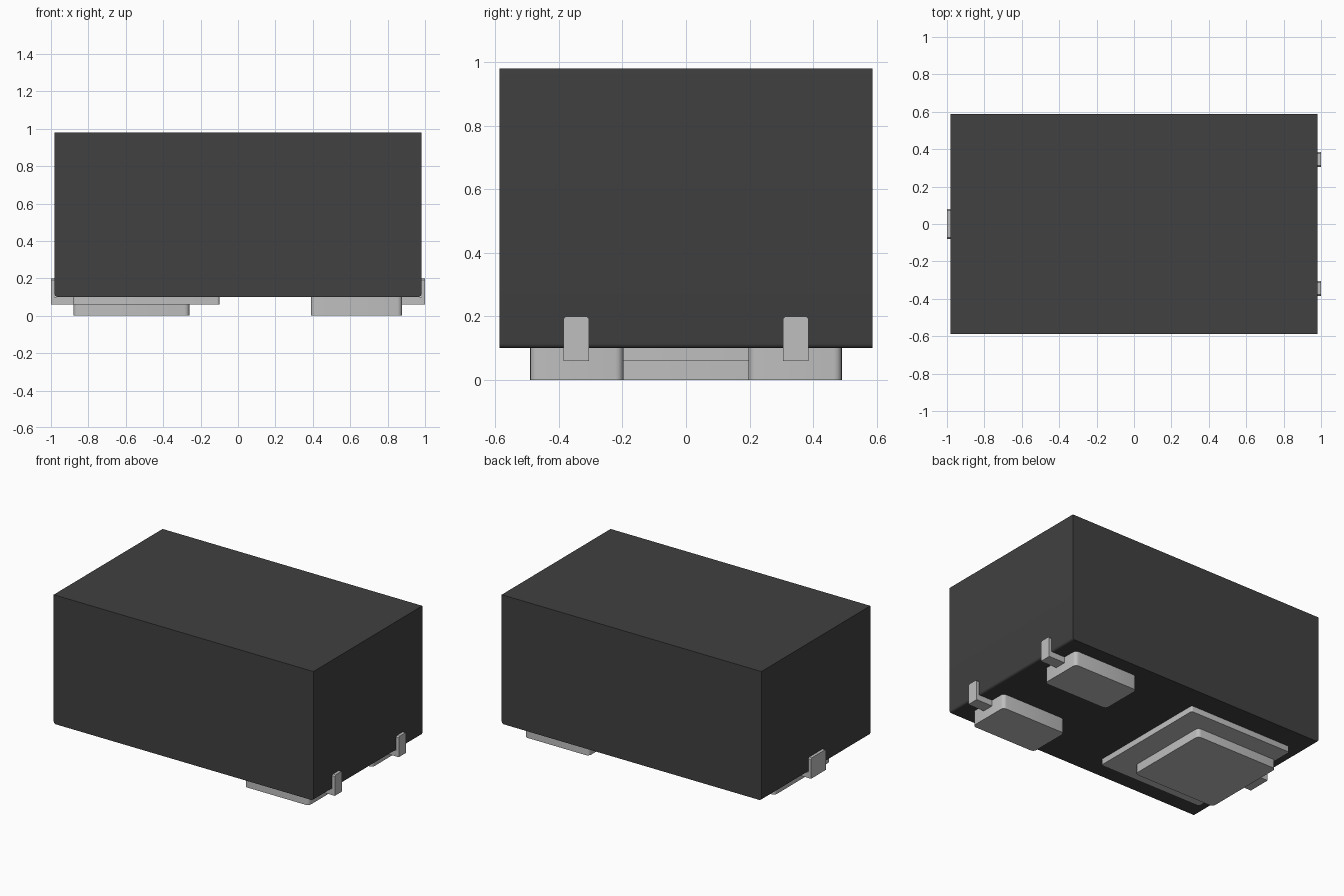
import bpy
import bmesh

if "Cube" in bpy.data.objects:
    bpy.data.objects.remove(bpy.data.objects["Cube"], do_unlink=True)


def make_material(name, value):
    mat = bpy.data.materials.new(name)
    mat.use_nodes = True
    color = (value, value, value, 1)
    mat.diffuse_color = color
    mat.node_tree.nodes["Principled BSDF"].inputs["Base Color"].default_value = color
    return mat


DARK = make_material("dark plastic", 0.052)
METAL = make_material("light grey metal", 0.52)


def bevel_edges(bm, rule, radius, segments):
    """Bevel the edges whose two end points satisfy the rule."""
    edges = [e for e in bm.edges if rule(e.verts[0].co, e.verts[1].co)]
    bmesh.ops.bevel(bm, geom=edges, offset=radius, segments=segments,
                    profile=0.5, affect='EDGES')


def finish(name, bm, mat):
    bmesh.ops.recalc_face_normals(bm, faces=bm.faces)
    mesh = bpy.data.meshes.new(name)
    bm.to_mesh(mesh)
    bm.free()
    mesh.materials.append(mat)
    obj = bpy.data.objects.new(name, mesh)
    bpy.context.collection.objects.link(obj)
    bpy.ops.object.select_all(action='DESELECT')
    obj.select_set(True)
    bpy.context.view_layer.objects.active = obj
    bpy.ops.object.shade_smooth_by_angle(angle=0.6)
    return obj


def box(name, x, y, z, mat, rule, radius, segments=4):
    """Box between the given x, y and z limits, with chosen edges rounded."""
    bm = bmesh.new()
    bmesh.ops.create_cube(bm, size=1)
    for v in bm.verts:
        v.co = [lim[0] if c < 0 else lim[1] for c, lim in zip(v.co, (x, y, z))]
    bevel_edges(bm, rule, radius, segments)
    return finish(name, bm, mat)


def upright(a, b):
    return abs(a.z - b.z) > 0.01


def lower_end(a, b):
    return a.z < 0.2 and b.z < 0.2 and abs(a.y - b.y) > 0.1


def bent_tab(name, side, inner, y_mid, width):
    """L-shaped lead: a foot under the body and a short upright on its end."""
    profile = [(inner, 0.06), (1.0, 0.06), (1.0, 0.2),
               (0.98, 0.2), (0.98, 0.1), (inner, 0.1)]
    bm = bmesh.new()
    face = bm.faces.new([bm.verts.new((side * x, y_mid - width / 2, z))
                         for x, z in profile])
    ext = bmesh.ops.extrude_face_region(bm, geom=[face])
    for v in ext["geom"]:
        if isinstance(v, bmesh.types.BMVert):
            v.co.y += width
    # Clip the two top corners of the upright
    bevel_edges(bm, lambda a, b: min(a.z, b.z) > 0.19 and abs(a.x - b.x) > 0.01,
                0.008, 1)
    return finish(name, bm, METAL)


# Moulded body
box("body", (-0.98, 0.98), (-0.587, 0.587), (0.1, 0.98), DARK, lower_end, 0.015)

# Large stepped pad with its single lead
box("large_pad_plate", (-0.88, -0.1), (-0.43, 0.43), (0.06, 0.1), METAL, upright, 0.012)
box("large_pad", (-0.88, -0.26), (-0.3, 0.3), (0.0, 0.06), METAL, upright, 0.025)
bent_tab("large_pad_tab", -1, 0.87, 0.0, 0.16)

# Two small pads, each with a narrow lead
for label, side in (("front", -1), ("back", 1)):
    y = sorted((side * 0.197, side * 0.49))
    box(label + "_pad", (0.39, 0.877), y, (0.0, 0.1), METAL, upright, 0.025)
    bent_tab(label + "_tab", 1, 0.87, side * 0.345, 0.08)
